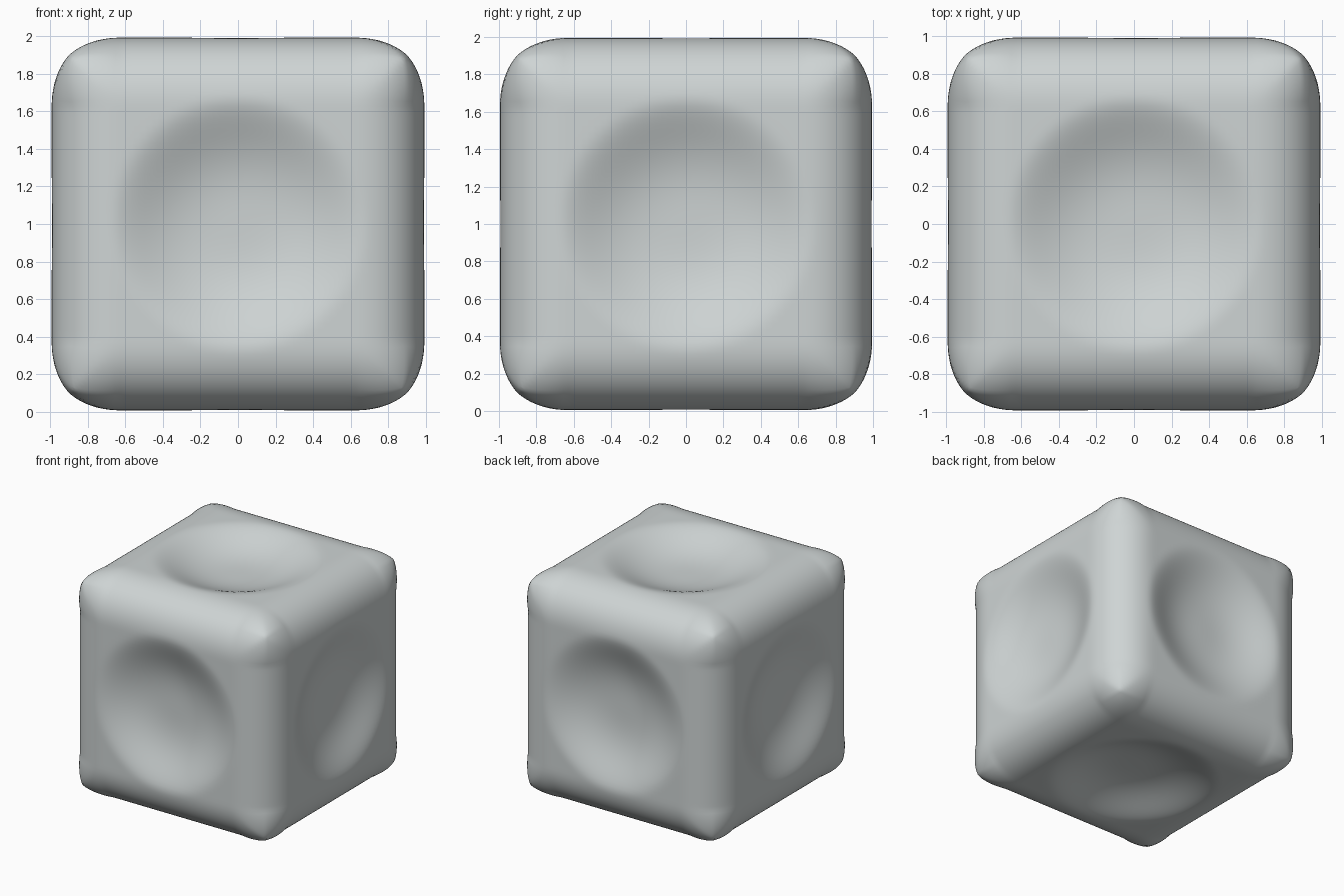
import bpy, bmesh
from math import copysign
from mathutils import Vector

cube = bpy.data.objects.get("Cube")
if cube:
    bpy.data.objects.remove(cube, do_unlink=True)

HALF, ROUND = 0.993, 0.37
INNER = HALF - ROUND
DISH_RADIUS, DISH_DEPTH = 0.69, 0.145


def dish(r):
    """Depth of the hollow at distance r from a face centre."""
    x = min(r / DISH_RADIUS, 1)
    return DISH_DEPTH * (1 - x ** 3) ** 2


def rounded(direction):
    """Soft edge rounding that tightens towards the corners."""
    low, mid, high = sorted(abs(c) for c in direction)
    power = 2.2 + 0.9 * low / high
    return direction / (low ** power + mid ** power + high ** power) ** (1 / power)


# Finely divided cube
bm = bmesh.new()
bmesh.ops.create_cube(bm, size=2 * HALF)
bmesh.ops.subdivide_edges(bm, edges=bm.edges[:], cuts=59, use_grid_fill=True)

for v in bm.verts:
    # Rounded edges and corners
    core = Vector([max(-INNER, min(INNER, c)) for c in v.co])
    out = rounded(v.co - core)
    p = core + out * ROUND
    # Shallow hollow in the middle of each side
    axis = max(range(3), key=lambda i: abs(out[i]))
    across = p.copy()
    across[axis] = 0
    p[axis] -= copysign(dish(across.length), p[axis])
    v.co = p + Vector((0, 0, 1))

bmesh.ops.recalc_face_normals(bm, faces=bm.faces[:])
mesh = bpy.data.meshes.new("dished_block")
bm.to_mesh(mesh)
bm.free()
mesh.shade_smooth()
block = bpy.data.objects.new("dished_block", mesh)
bpy.context.collection.objects.link(block)

# Pale grey finish
grey = bpy.data.materials.new("pale_grey")
grey.use_nodes = True
colour = (0.62, 0.66, 0.66, 1)
grey.diffuse_color = colour
grey.node_tree.nodes["Principled BSDF"].inputs["Base Color"].default_value = colour
mesh.materials.append(grey)
